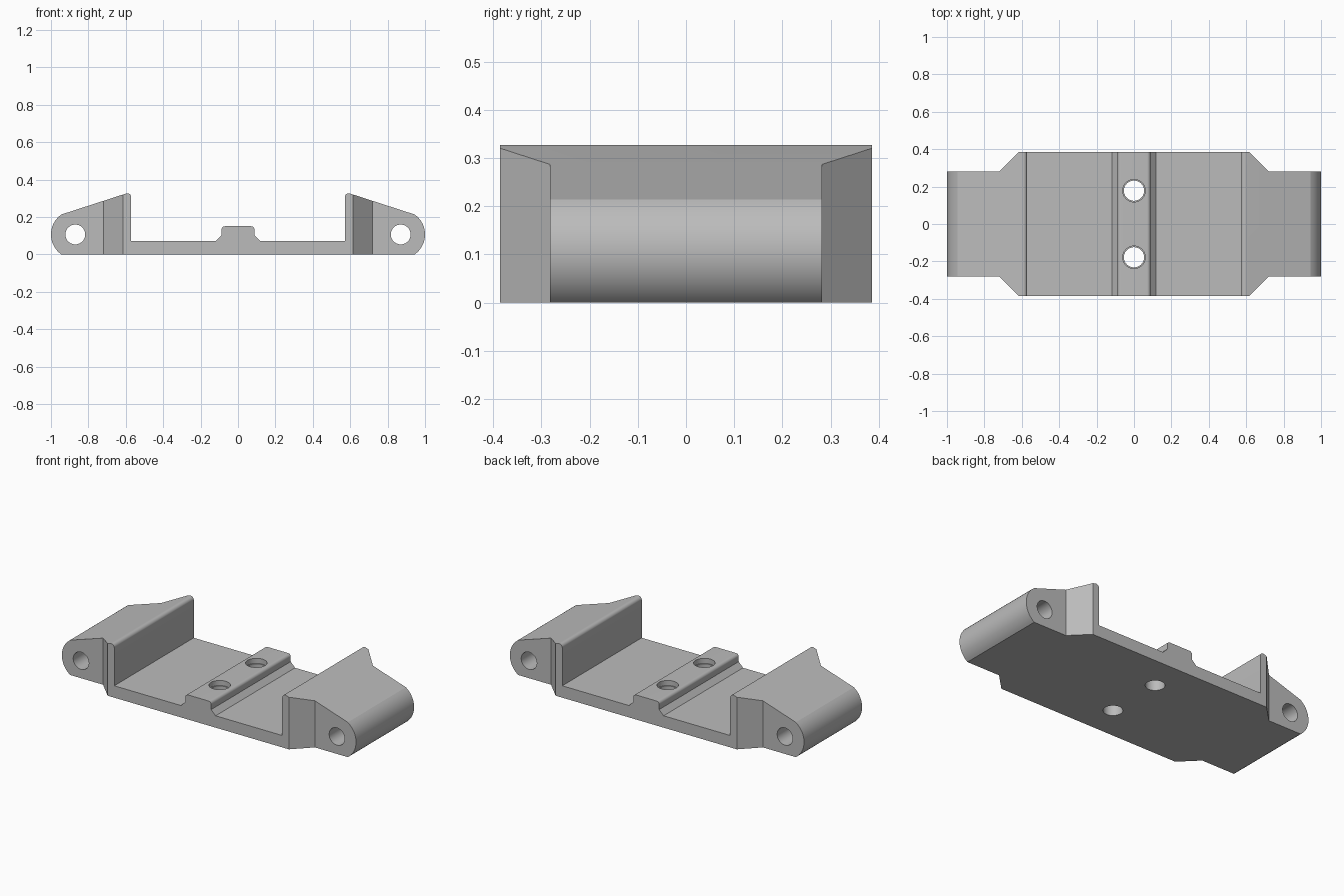
import bpy, bmesh
from math import sin, cos, radians, pi
from mathutils import Matrix

cube = bpy.data.objects.get("Cube")
if cube:
    bpy.data.objects.remove(cube, do_unlink=True)

grey = bpy.data.materials.new("plain_grey")
grey.use_nodes = True
colour = (0.5, 0.5, 0.5, 1)
grey.diffuse_color = colour
grey.node_tree.nodes["Principled BSDF"].inputs["Base Color"].default_value = colour


def arc(cx, cy, r, start, end, steps):
    angles = [radians(start + (end - start) * i / steps) for i in range(steps + 1)]
    return [(cx + r * cos(a), cy + r * sin(a)) for a in angles]


def finish(name, bm):
    bmesh.ops.recalc_face_normals(bm, faces=bm.faces)
    mesh = bpy.data.meshes.new(name)
    bm.to_mesh(mesh)
    bm.free()
    mesh.materials.append(grey)
    obj = bpy.data.objects.new(name, mesh)
    bpy.context.collection.objects.link(obj)
    return obj


def prism(name, points, place, offset):
    """Extrude a closed outline along one axis."""
    bm = bmesh.new()
    face = bm.faces.new([bm.verts.new(place(*p)) for p in points])
    result = bmesh.ops.extrude_face_region(bm, geom=[face])
    verts = [v for v in result["geom"] if isinstance(v, bmesh.types.BMVert)]
    bmesh.ops.translate(bm, verts=verts, vec=offset)
    return finish(name, bm)


def cylinder(name, radius, depth, centre, along_y=False):
    bm = bmesh.new()
    turn = Matrix.Rotation(pi / 2 if along_y else 0, 4, 'X')
    bmesh.ops.create_cone(bm, cap_ends=True, segments=48, radius1=radius, radius2=radius,
                          depth=depth, matrix=Matrix.Translation(centre) @ turn)
    return finish(name, bm)


def carve(target, helper, operation):
    mod = target.modifiers.new(helper.name, 'BOOLEAN')
    mod.operation, mod.object, mod.solver = operation, helper, 'EXACT'
    bpy.context.view_layer.objects.active = target
    bpy.ops.object.modifier_apply(modifier=mod.name)
    bpy.data.objects.remove(helper, do_unlink=True)


# Side profile: rounded end, sloped shoulder, upright wall, floor, centre rib
half = arc(0.87, 0.107, 0.13, -55.4, 55.4, 18)
half += arc(0.592, 0.306, 0.021, 72, 180, 12)
half += [(0.571, 0.073), (0.118, 0.073), (0.088, 0.103)]
half += arc(0.07, 0.133, 0.018, 0, 90, 8)
outline = half + [(-x, z) for x, z in reversed(half)]
bracket = prism("mounting_bracket", outline, lambda x, z: (x, -0.386, z), (0, 0.772, 0))

# Plan outline narrows the two ends
corner = [(1.1, 0.282), (0.72, 0.282), (0.616, 0.386), (0.616, 0.5)]
quarter = corner + [(-x, y) for x, y in reversed(corner)]
plan = quarter + [(x, -y) for x, y in reversed(quarter)]
carve(bracket, prism("plan_cutter", plan, lambda x, y: (x, y, -0.1), (0, 0, 0.6)), 'INTERSECT')

# Pivot holes through the ends, stepped screw holes through the rib
for side in (-1, 1):
    carve(bracket, cylinder("pivot_cutter", 0.053, 1, (side * 0.87, 0, 0.107), True), 'DIFFERENCE')
    y = side * 0.178
    carve(bracket, cylinder("screw_cutter", 0.054, 1, (0, y, 0)), 'DIFFERENCE')
    carve(bracket, cylinder("recess_cutter", 0.06, 0.2, (0, y, 0.22)), 'DIFFERENCE')

bpy.ops.object.select_all(action='DESELECT')
bracket.select_set(True)
bpy.context.view_layer.objects.active = bracket
bpy.ops.object.shade_smooth_by_angle(angle=radians(12))
